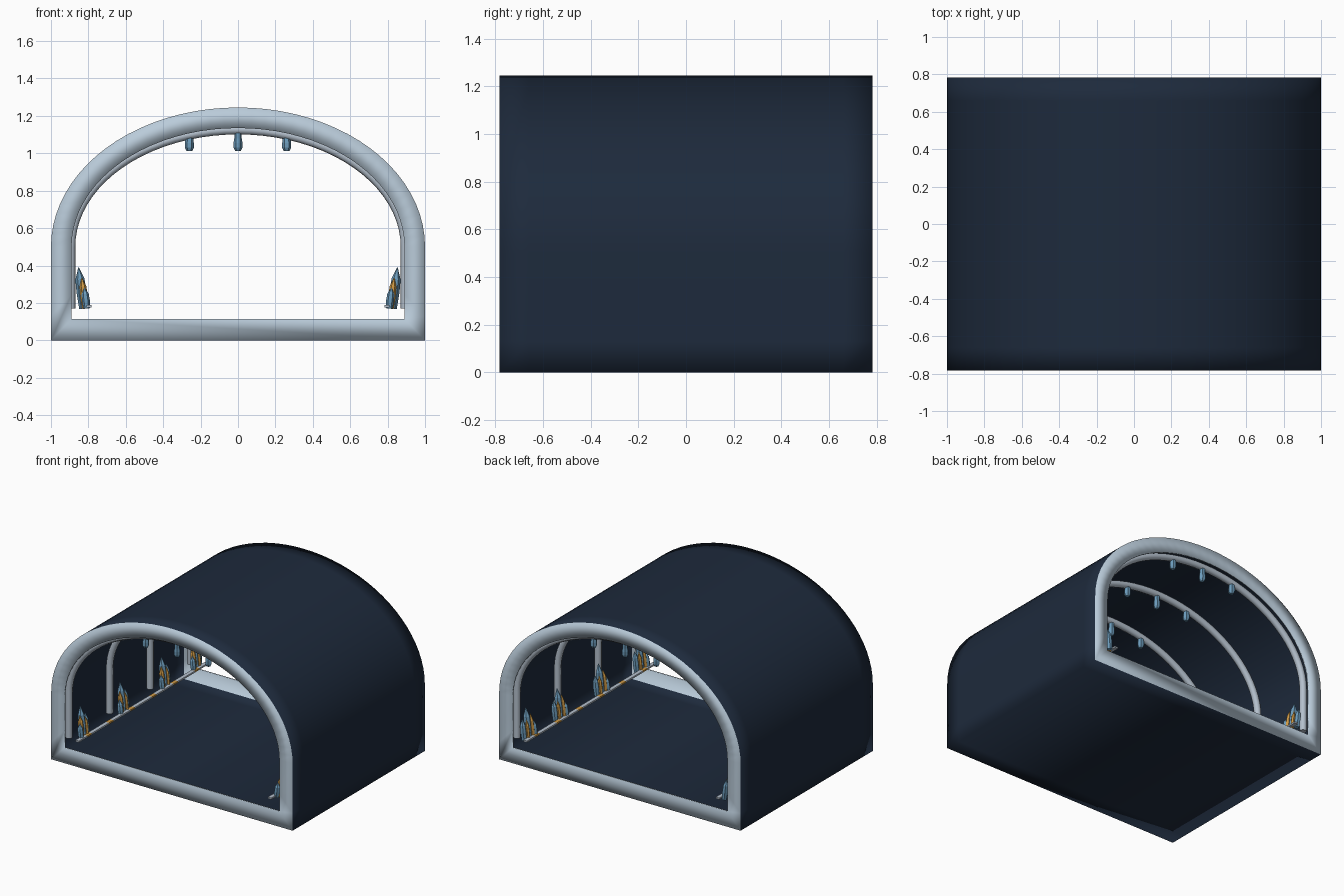
import bpy
import bmesh
from math import sin, cos, pi
from mathutils import Matrix, Vector

cube = bpy.data.objects.get("Cube")
if cube:
    bpy.data.objects.remove(cube, do_unlink=True)


def material(name, r, g, b):
    m = bpy.data.materials.new(name)
    m.use_nodes = True
    m.diffuse_color = (r, g, b, 1)
    m.node_tree.nodes["Principled BSDF"].inputs["Base Color"].default_value = (r, g, b, 1)
    return m


DARK = material("dark navy", 0.0125, 0.023, 0.045)
PALE = material("pale blue grey", 0.49, 0.60, 0.70)
STEEL = material("steel grey", 0.46, 0.53, 0.61)
BLUE = material("crystal blue", 0.15, 0.33, 0.50)
AMBER = material("amber", 0.62, 0.32, 0.06)

LENGTH = 0.782     # half length of the tunnel
SPRING = 0.5       # height where the arch begins
RIBS = (-0.72, -0.24, 0.24, 0.72)


def finish(bm, name, mats, smooth=False):
    bmesh.ops.recalc_face_normals(bm, faces=bm.faces)
    for f in bm.faces:
        f.smooth = smooth
    mesh = bpy.data.meshes.new(name)
    bm.to_mesh(mesh)
    bm.free()
    for m in mats:
        mesh.materials.append(m)
    obj = bpy.data.objects.new(name, mesh)
    bpy.context.collection.objects.link(obj)


def arch(half, top, steps=40):
    return [(half * cos(pi * i / steps), SPRING + (top - SPRING) * sin(pi * i / steps))
            for i in range(steps + 1)]


def closed_profile(half, floor, top):
    low = floor + 0.13
    return [(half, floor), (half, low)] + arch(half, top) + [(-half, low), (-half, floor)]


def bridge(bm, a, b):
    n = len(a)
    return [bm.faces.new((a[i], a[(i + 1) % n], b[(i + 1) % n], b[i])) for i in range(n)]


# Thin tunnel shell with a pale rim plate standing inward at each end
bm = bmesh.new()
outer = closed_profile(1.0, 0.0, 1.245)
skin = closed_profile(0.988, 0.012, 1.233)
lip = closed_profile(0.89, 0.115, 1.135)
BACK = LENGTH - 0.012
section = [(outer, -LENGTH), (outer, -0.66), (outer, 0.66), (outer, LENGTH),
           (lip, LENGTH), (lip, BACK), (skin, BACK), (skin, 0.66),
           (skin, -0.66), (skin, -BACK), (lip, -BACK), (lip, -LENGTH)]
rings = [[bm.verts.new((x, y, z)) for x, z in profile] for profile, y in section]
for i, ring in enumerate(rings):
    for face in bridge(bm, ring, rings[(i + 1) % len(rings)]):
        ys = [v.co.y for v in face.verts]
        face.material_index = int(max(ys) - min(ys) < 0.03)
finish(bm, "tunnel_shell", [DARK, PALE], smooth=True)

# Arched ribs along the inner wall
for n, y in enumerate(RIBS):
    curve = bpy.data.curves.new("rib_%d" % (n + 1), "CURVE")
    curve.dimensions = "3D"
    curve.bevel_depth = 0.025
    curve.bevel_resolution = 2
    curve.use_fill_caps = True
    path = [(0.895, 0.17)] + arch(0.895, 1.126) + [(-0.895, 0.17)]
    spline = curve.splines.new("POLY")
    spline.points.add(len(path) - 1)
    for p, (x, z) in zip(spline.points, path):
        p.co = (x, y, z, 1)
    spline.use_smooth = True
    curve.materials.append(STEEL)
    obj = bpy.data.objects.new("rib_%d" % (n + 1), curve)
    bpy.context.collection.objects.link(obj)


def turned(bm, profile, matrix, mat=0, sides=6):
    """Add a faceted turned solid from (radius, height) pairs."""
    loops = [[bm.verts.new(matrix @ Vector((r * cos(2 * pi * k / sides),
                                            r * sin(2 * pi * k / sides), z)))
              for k in range(sides)] for r, z in profile]
    faces = [bm.faces.new(loops[0][::-1]), bm.faces.new(loops[-1])]
    for a, b in zip(loops, loops[1:]):
        faces += bridge(bm, a, b)
    for f in faces:
        f.material_index = mat


# Hanging lamps, three below each rib
lamp = [(0.015, 1.012), (0.024, 1.03), (0.024, 1.055), (0.02, 1.08), (0.02, 1.11)]
for n, y in enumerate(RIBS):
    bm = bmesh.new()
    for x in (-0.26, 0, 0.26):
        turned(bm, lamp, Matrix.Translation((x, y, 0)))
    finish(bm, "hanging_lamps_%d" % (n + 1), [BLUE])

# Crystal clusters: wall distance, shift along y, height, radius, colour
spikes = [(0.826, 0.0, 0.22, 0.027, 0), (0.828, 0.05, 0.15, 0.022, 0),
          (0.815, -0.03, 0.165, 0.02, 1), (0.812, 0.025, 0.14, 0.016, 1),
          (0.808, -0.05, 0.11, 0.021, 0)]
for side, label in ((1, "left"), (-1, "right")):
    for n, y in enumerate((-0.65, -0.18, 0.31, 0.68)):
        bm = bmesh.new()
        for x, dy, h, r, mat in spikes:
            place = (Matrix.Translation((side * x, y + dy, 0.17))
                     @ Matrix.Rotation(side * 0.12, 4, "Y"))
            turned(bm, [(r * 0.85, 0), (r, h * 0.4), (r * 0.9, h * 0.72), (0.002, h)],
                   place, mat)
        finish(bm, "%s_crystal_cluster_%d" % (label, n + 1), [BLUE, AMBER])

    # Slim rail with a few amber bands
    bm = bmesh.new()
    pieces = 30
    step = 1.53 / pieces
    for i in range(pieces):
        spot = Matrix.Translation((side * 0.797, step * (i + 0.5 - pieces / 2), 0.182))
        made = bmesh.ops.create_cube(bm, size=1,
                                     matrix=spot @ Matrix.Diagonal((0.028, step, 0.012, 1)))
        for f in {f for v in made["verts"] for f in v.link_faces}:
            f.material_index = int(i % 5 == 2)
    finish(bm, "%s_rail" % label, [STEEL, AMBER])
